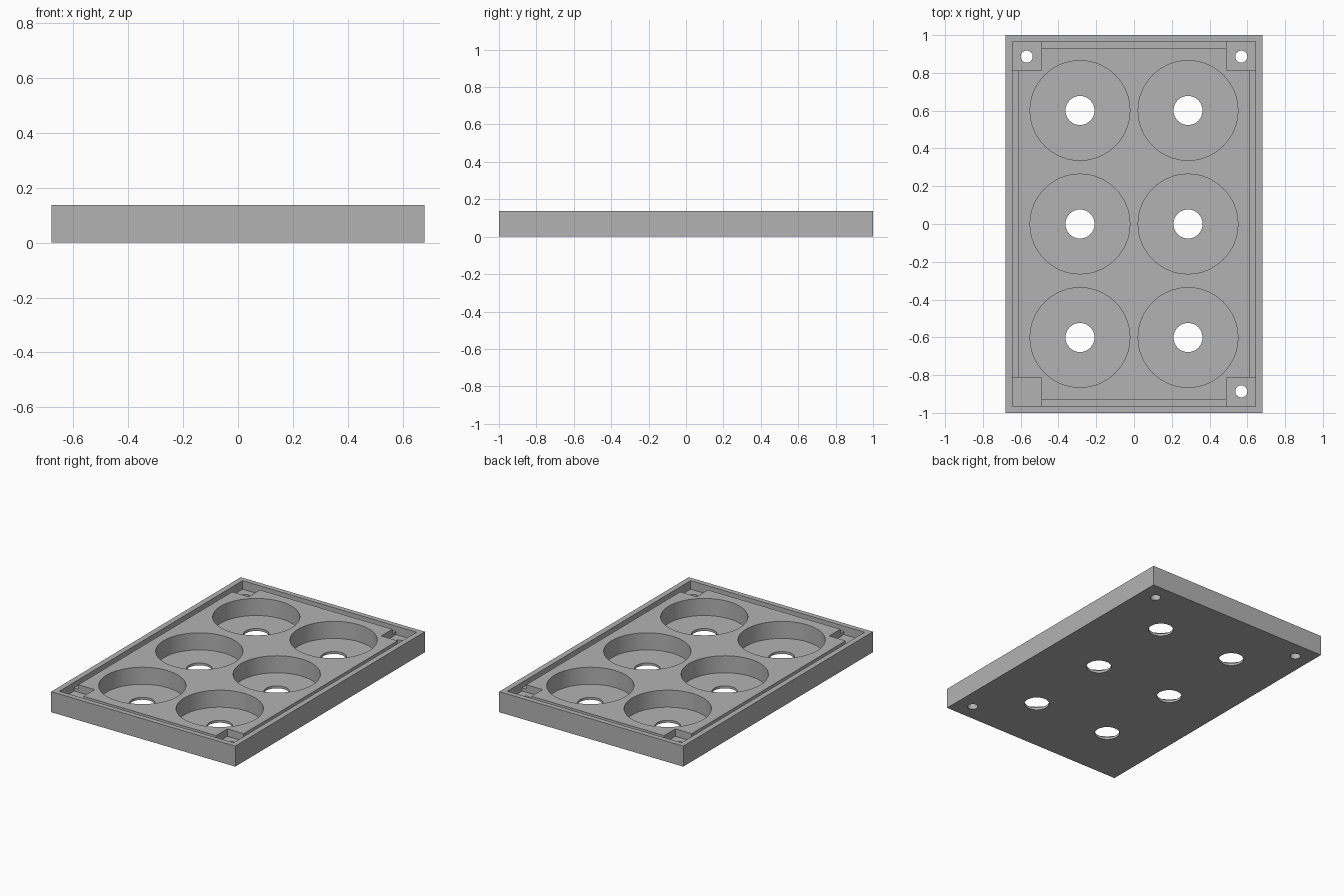
import bpy

# Remove the default cube only
if "Cube" in bpy.data.objects:
    bpy.data.objects.remove(bpy.data.objects["Cube"])

HEIGHT, DECK = 0.137, 0.13
GROOVE_FLOOR, POCKET_FLOOR, CUP_FLOOR = 0.10, 0.08, 0.016

grey = bpy.data.materials.new("plain grey")
grey.use_nodes = True
grey.diffuse_color = (0.45, 0.45, 0.45, 1)
grey.node_tree.nodes["Principled BSDF"].inputs["Base Color"].default_value = (0.45, 0.45, 0.45, 1)


def box(name, x, y, z, sx, sy, top):
    """Box with its centre at x, y, spanning z to top."""
    bpy.ops.mesh.primitive_cube_add(size=1, location=(x, y, (z + top) / 2))
    ob = bpy.context.object
    ob.name = name
    ob.scale = (sx, sy, top - z)
    bpy.ops.object.transform_apply(location=True, rotation=False, scale=True)
    ob.data.materials.append(grey)
    return ob


def cylinder(name, x, y, z, radius, sides):
    """Upright cylinder from z to above the tray."""
    bpy.ops.mesh.primitive_cylinder_add(vertices=sides, radius=radius, depth=0.3,
                                        location=(x, y, z + 0.15))
    ob = bpy.context.object
    ob.name = name
    ob.data.materials.append(grey)
    return ob


def cut(target, cutter):
    mod = target.modifiers.new(cutter.name, 'BOOLEAN')
    mod.operation = 'DIFFERENCE'
    mod.solver = 'EXACT'
    mod.object = cutter
    bpy.context.view_layer.objects.active = target
    bpy.ops.object.modifier_apply(modifier=mod.name)
    bpy.data.objects.remove(cutter)


tray = box("tray", 0, 0, 0, 1.36, 2.0, HEIGHT)

# Shallow recess inside the rim, then the groove around the raised deck
cut(tray, box("deck_recess", 0, 0, DECK, 1.286, 1.932, 0.3))
groove = box("groove", 0, 0, GROOVE_FLOOR, 1.286, 1.932, 0.3)
cut(groove, box("groove_core", 0, 0, 0, 1.222, 1.86, 0.4))
cut(tray, groove)

# Corner pockets, three of them with screw holes
for sx in (-1, 1):
    for sy in (-1, 1):
        cut(tray, box("pocket", sx * 0.5665, sy * 0.889, POCKET_FLOOR, 0.153, 0.154, 0.3))
        if (sx, sy) != (-1, -1):
            cut(tray, cylinder("screw_hole", sx * 0.568, sy * 0.886, -0.1, 0.032, 32))

# Round cups with a drain hole in each floor
for x in (-0.286, 0.286):
    for y in (-0.601, 0, 0.601):
        cut(tray, cylinder("cup", x, y, CUP_FLOOR, 0.264, 64))
        cut(tray, cylinder("cup_hole", x, y, -0.1, 0.077, 48))

# Smooth round walls, crisp edges
bpy.ops.object.select_all(action='DESELECT')
tray.select_set(True)
bpy.context.view_layer.objects.active = tray
bpy.ops.object.shade_smooth_by_angle(angle=0.6)
